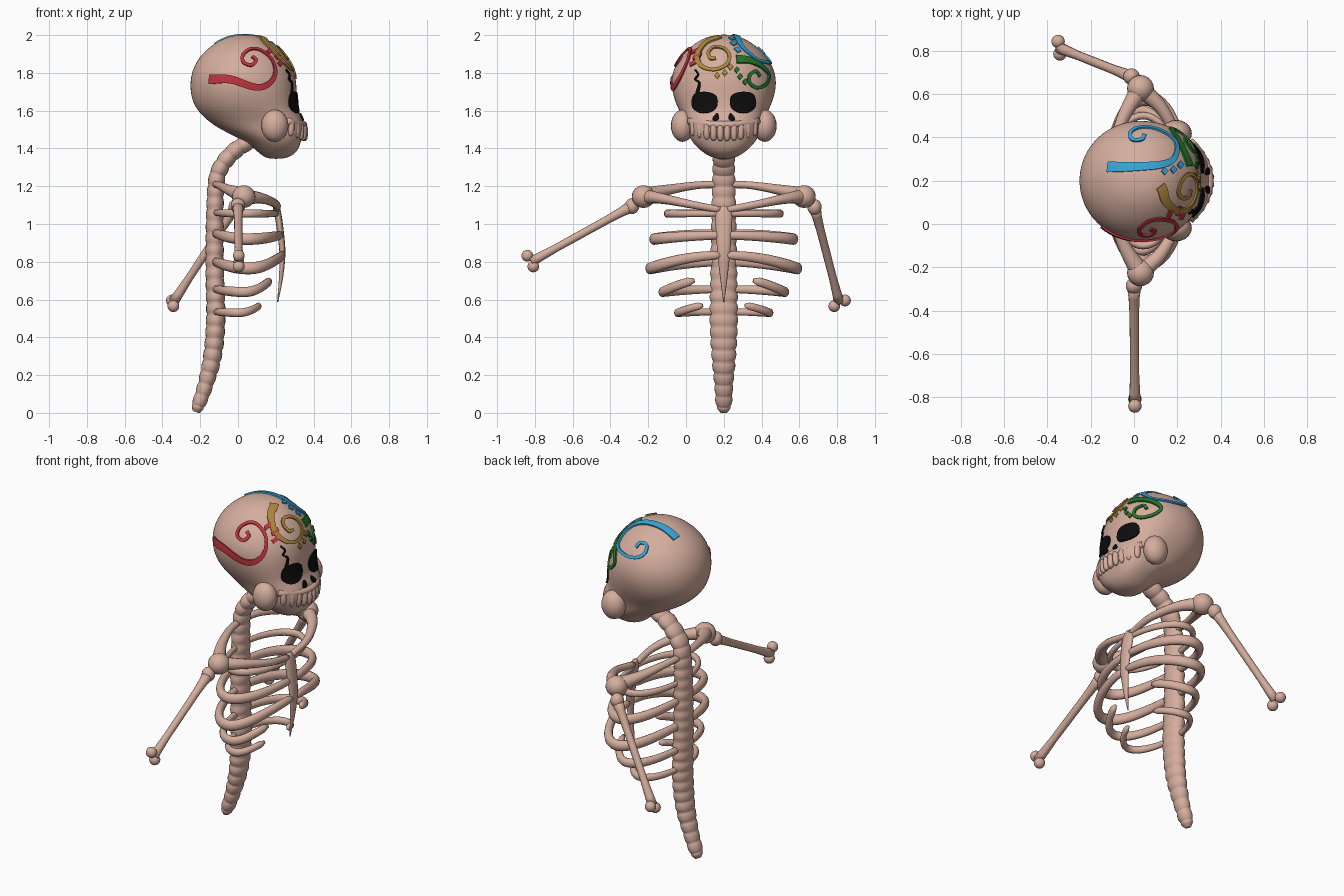
import bpy, bmesh, math
from mathutils import Vector
from mathutils.bvhtree import BVHTree

if "Cube" in bpy.data.objects:
    bpy.data.objects.remove(bpy.data.objects["Cube"])

CY = 0.2  # mirror plane of the body


def material(name, rgb):
    m = bpy.data.materials.new(name)
    m.diffuse_color = (*rgb, 1)
    m.use_nodes = True
    m.node_tree.nodes["Principled BSDF"].inputs["Base Color"].default_value = m.diffuse_color
    return m


BONE = material("bone", (0.66, 0.42, 0.34))
BLACK = material("black", (0.004, 0.004, 0.004))
RED = material("red", (0.52, 0.035, 0.05))
GOLD = material("gold", (0.42, 0.24, 0.045))
BLUE = material("blue", (0.04, 0.37, 0.68))
GREEN = material("green", (0.02, 0.18, 0.025))


def make(name, bm, mat, smooth=True):
    bmesh.ops.recalc_face_normals(bm, faces=bm.faces)
    me = bpy.data.meshes.new(name)
    bm.to_mesh(me)
    bm.free()
    me.materials.append(mat)
    for p in me.polygons:
        p.use_smooth = smooth
    ob = bpy.data.objects.new(name, me)
    bpy.context.collection.objects.link(ob)
    return ob


def spline(pts, n, closed=False):
    """Catmull-Rom through tuples of any length, n steps per span."""
    P = [Vector(p) for p in pts]
    P = [P[-1]] + P + [P[0], P[1]] if closed else [2 * P[0] - P[1]] + P + [2 * P[-1] - P[-2]]
    out = []
    for a, b, c, d in zip(P, P[1:], P[2:], P[3:]):
        for i in range(n):
            t = i / n
            out.append(0.5 * (2 * b + (c - a) * t + (2 * a - 5 * b + 4 * c - d) * t * t
                              + (3 * b - a - 3 * c + d) * t ** 3))
    return out if closed else out + [P[-2]]


def bridge(bm, rings):
    for a, b in zip(rings, rings[1:]):
        for i in range(len(a)):
            j = (i + 1) % len(a)
            bm.faces.new((a[i], a[j], b[j], b[i]))
    bm.faces.new(rings[0])
    bm.faces.new(rings[-1])


def sweep(name, pts, ref=(0, 0, 1), seg=12, mat=BONE):
    """Tube through (x, y, z, radius along ref, radius across)."""
    bm, rings, ref = bmesh.new(), [], Vector(ref)
    P = [Vector(p[:3]) for p in pts]
    for i, p in enumerate(P):
        t = (P[min(i + 1, len(P) - 1)] - P[max(i - 1, 0)]).normalized()
        u = (ref - t * ref.dot(t)).normalized()
        w = t.cross(u)
        ring = []
        for k in range(seg):
            a = 2 * math.pi * k / seg
            ring.append(bm.verts.new(p + u * math.cos(a) * pts[i][3] + w * math.sin(a) * pts[i][4]))
        rings.append(ring)
    bridge(bm, rings)
    return make(name, bm, mat)


def ball(name, c, r):
    bm = bmesh.new()
    bmesh.ops.create_uvsphere(bm, u_segments=20, v_segments=12, radius=1)
    for v in bm.verts:
        v.co = Vector(c) + Vector([v.co[i] * r[i] for i in range(3)])
    return make(name, bm, BONE)


# skull: rings of (z, back x, front x, half width, squareness)
RINGS = [(2.003, .0, .08, .035, 2), (1.988, -.065, .135, .095, 2), (1.96, -.12, .185, .15, 2),
         (1.90, -.197, .252, .222, 2), (1.82, -.243, .298, .27, 2.1), (1.74, -.257, .312, .282, 2.2),
         (1.66, -.247, .312, .264, 2.4), (1.60, -.217, .317, .237, 2.6), (1.55, -.165, .347, .21, 3),
         (1.51, -.11, .352, .197, 3), (1.47, -.03, .345, .187, 3), (1.43, .05, .332, .165, 2.8),
         (1.39, .095, .318, .125, 2.5), (1.355, .135, .28, .075, 2), (1.345, .17, .23, .03, 2)]
bm, rings = bmesh.new(), []
for z, x0, x1, hw, e in RINGS:
    ring = []
    for k in range(32):
        a = 2 * math.pi * k / 32
        c, s = math.cos(a), math.sin(a)
        q = e if c > 0 else 2
        x = (x0 + x1) / 2 + (x1 - x0) / 2 * math.copysign(abs(c) ** (2 / q), c)
        ring.append(bm.verts.new((x, CY + hw * math.copysign(abs(s) ** (2 / q), s), z)))
    rings.append(ring)
bridge(bm, rings)
skull = make("skull", bm, BONE)
skull.modifiers.new("smooth", "SUBSURF").levels = 2
skull.modifiers["smooth"].render_levels = 2
bpy.context.view_layer.update()
tree = BVHTree.FromObject(skull, bpy.context.evaluated_depsgraph_get())


def lift(p, axis):
    """Project a 2D point seen from the +x, -y or +z side onto the skull."""
    u, v = p[0], p[1]
    o, d = [((2, u, v), (-1, 0, 0)), ((u, -2, v), (0, 1, 0)), ((u, v, 3), (0, 0, -1))][axis]
    hit = tree.ray_cast(Vector(o), Vector(d))
    if hit[0] is None:
        hit = tree.find_nearest(Vector(o) + Vector(d) * 1.8)
    return hit[0], hit[1]


def plate(name, bm, mat):
    ob = make(name, bm, mat, False)
    m = ob.modifiers.new("thickness", "SOLIDIFY")
    m.thickness, m.offset = 0.009, 0


def patch(name, outline, axis, mat, n=4):
    """Filled plate following the skull."""
    pts = spline(outline, n, True) if n > 1 else [Vector(p) for p in outline]
    c = sum(pts, Vector((0, 0))) / len(pts)
    bm, rings = bmesh.new(), []
    for k in (0.2, 0.5, 0.75, 1):
        ring = []
        for p in pts:
            h, nr = lift(c + (p - c) * k, axis)
            ring.append(bm.verts.new(h + nr * 0.004))
        rings.append(ring)
    bridge(bm, rings)
    bm.faces.ensure_lookup_table()
    bm.faces.remove(bm.faces[-1])  # keep only the inner cap
    plate(name, bm, mat)


def ribbon(name, pts, axis, mat, w0, w1):
    """Tapering painted stroke following the skull."""
    S = [lift(p, axis) for p in spline(pts, 6)]
    bm, rows = bmesh.new(), []
    for i, (h, n) in enumerate(S):
        t = S[min(i + 1, len(S) - 1)][0] - S[max(i - 1, 0)][0]
        side = n.cross(t).normalized()
        f = i / (len(S) - 1)
        w = w1 + (w0 - w1) * max(0, 1 - f * 2.6)
        row = []
        for k in (-0.5, 0, 0.5):
            q = tree.find_nearest(h + side * w * k)
            row.append(bm.verts.new(q[0] + n * 0.004))
        rows.append(row)
    for a, b in zip(rows, rows[1:]):
        for k in (0, 1):
            bm.faces.new((a[k], a[k + 1], b[k + 1], b[k]))
    plate(name, bm, mat)


# painted swirls with their small diamonds
SWIRLS = [
    ("red", RED, 1, [(-.15, 1.765), (-.04, 1.765), (.09, 1.725), (.16, 1.74), (.195, 1.795), (.18, 1.865),
                     (.125, 1.915), (.07, 1.925), (.027, 1.895), (.03, 1.855), (.07, 1.84), (.095, 1.865), (.075, 1.885)],
     [(.164, 1.913), (.206, 1.886), (.222, 1.85)]),
    ("gold", GOLD, 0, [(.175, 1.989), (.115, 1.965), (.08, 1.93), (.06, 1.88), (.087, 1.833), (.15, 1.817), (.21, 1.84),
                       (.23, 1.885), (.205, 1.925), (.15, 1.935), (.12, 1.907), (.13, 1.876), (.16, 1.876)],
     [(.165, 1.785), (.205, 1.80), (.235, 1.83)]),
    ("blue", BLUE, 2, [(-.12, .263), (-.02, .263), (.118, .272), (.182, .30), (.196, .36), (.164, .406), (.095, .439),
                       (.025, .443), (-.016, .42), (-.007, .388), (.035, .388), (.048, .411)],
     [(.14, .243), (.18, .25), (.212, .272)]),
    ("green", GREEN, 0, [(.267, 1.872), (.335, 1.865), (.40, 1.833), (.437, 1.786), (.42, 1.738), (.373, 1.722),
                         (.335, 1.749), (.338, 1.79), (.37, 1.807), (.39, 1.78)],
     [(.268, 1.815), (.285, 1.78), (.312, 1.752)])]
for name, mat, axis, pts, dots in SWIRLS:
    ribbon(name + "_swirl", pts, axis, mat, 0.05, 0.018)
    for u, v in dots:
        patch(name + "_diamond", [(u - .015, v), (u, v - .018), (u + .015, v), (u, v + .018)], axis, mat, 1)

# eyes, nostrils and forehead crack
EYE = [(.045, 1.685), (.093, 1.70), (.146, 1.69), (.167, 1.66), (.161, 1.617), (.124, 1.59), (.066, 1.59), (.034, 1.627)]
NOSTRIL = [(.165, 1.585), (.175, 1.56), (.158, 1.545), (.14, 1.555)]
for s in (1, -1):
    for part, shape in (("eye", EYE), ("nostril", NOSTRIL)):
        patch(part, [(CY + s * (y - CY), z) for y, z in shape], 0, BLACK)
ribbon("crack", [(.06, 1.69), (.072, 1.745), (.05, 1.765), (.066, 1.79), (.05, 1.815)], 0, BLACK, 0.018, 0.009)


# teeth and gum along the mouth arc
def mouth(d):
    return 0.352 - 0.08 * (d / 0.17) ** 2, 0.03 * (d / 0.17) ** 2


gum = []
for i in range(17):
    d = -0.18 + 0.0225 * i
    x, dz = mouth(d)
    gum.append((x - .005, CY + d, 1.525 + dz * .6, .02, .02))
sweep("gum", gum)
for i in range(10):
    d = (i - 4.5) * 0.036
    x, dz = mouth(d)
    sweep("tooth", [(x, CY + d, 1.525 + dz - k, r, r * 1.1) for k, r in
                    ((0, .012), (.015, .017), (.05, .0175), (.075, .015), (.087, .006))], ref=(0, 1, 0))

# spine: a tube with bulging vertebrae
path = spline([(.06, CY, 1.44, .058, .045), (-.02, CY, 1.385, .058, .045), (-.085, CY, 1.31, .06, .045),
               (-.115, CY, 1.22, .062, .045), (-.123, CY, 1.0, .068, .048), (-.123, CY, .75, .072, .05),
               (-.118, CY, .5, .076, .052), (-.135, CY, .3, .066, .05), (-.175, CY, .14, .05, .042),
               (-.21, CY, .04, .042, .036), (-.222, CY, .004, .02, .018)], 40)
spine, dist = [], 0
for a, b in zip(path, path[1:]):
    f = 0.84 + 0.16 * abs(math.sin(math.pi * dist / 0.062)) ** 0.5
    spine.append((a[0], a[1], a[2], a[3] * f, a[4] * f))
    dist += (Vector(b[:3]) - Vector(a[:3])).length
sweep("spine", spine[::2] + [tuple(path[-1])], ref=(0, 1, 0), seg=20)

# sternum
sweep("sternum", spline([(.205, CY, 1.095, .02, .012), (.21, CY, 1.06, .043, .018), (.222, CY, .98, .043, .018),
                         (.235, CY, .85, .034, .016), (.228, CY, .72, .02, .011), (.21, CY, .588, .003, .003)], 5),
      ref=(0, 1, 0))

# ribs: back x, front x, half width, spine z, side z, front z, sweep fraction, radius
RIBS = [(-.12, .205, .30, 1.06, 1.055, 1.055, 1, .021), (-.12, .222, .37, .95, .92, .94, 1, .03),
        (-.12, .235, .39, .80, .765, .835, 1, .031), (-.12, .19, .325, .655, .64, .72, .84, .026),
        (-.12, .13, .245, .535, .53, .58, .85, .022)]
for s in (1, -1):
    for x0, x1, hw, zb, zs, zf, frac, r in RIBS:
        pts = []
        for i in range(25):
            f = i / 24
            a = math.pi * frac * f
            c = math.cos(a)
            z = zs + (zb - zs if c > 0 else zf - zs) * c * c
            k = r * (0.72 + 0.3 * math.sin(a)) * (0.5 if i in (0, 24) else 1)
            pts.append(((x0 + x1) / 2 - (x1 - x0) / 2 * c, CY + s * hw * math.sin(a), z, k, k * .8))
        sweep("rib", pts)

    # shoulder, shoulder blade bone, collar bone, cheek
    def side(x, y, z, *r):
        return (x, CY + s * y, z, *r)
    ball("shoulder", side(.03, .425, 1.145), (.062, .062, .06))
    sweep("shoulder_blade", spline([side(-.12, .0, 1.21, .02, .02), side(-.10, .14, 1.205, .02, .022),
                                    side(-.045, .3, 1.18, .028, .03), side(.03, .425, 1.15, .045, .045)], 6))
    sweep("collar_bone", spline([side(.03, .425, 1.145, .042, .042), side(.13, .33, 1.135, .028, .03),
                                 side(.2, .18, 1.105, .021, .022), side(.205, .02, 1.075, .018, .018)], 6))
    ball("cheek", side(.195, .218, 1.52), (.072, .062, .085))

# arms: top, bottom, two end knobs
ARMS = [((0, -.285, 1.095), (.004, -.82, .80), (.004, -.84, .832), (.004, -.808, .775)),
        ((-.012, .68, 1.09), (-.34, .81, .59), (-.35, .842, .595), (-.342, .785, .565))]
for top, low, k1, k2 in ARMS:
    a, b = Vector(top), Vector(low)
    sweep("arm_bone", [(*a.lerp(b, f), r, r) for f, r in
                       ((0, .034), (.1, .026), (.25, .022), (.75, .021), (.92, .025), (1, .028))],
          ref=(0.3, 0.2, 1))
    ball("arm_top", top, (.038, .038, .042))
    for k in (k1, k2):
        ball("arm_knob", k, (.031, .031, .031))
